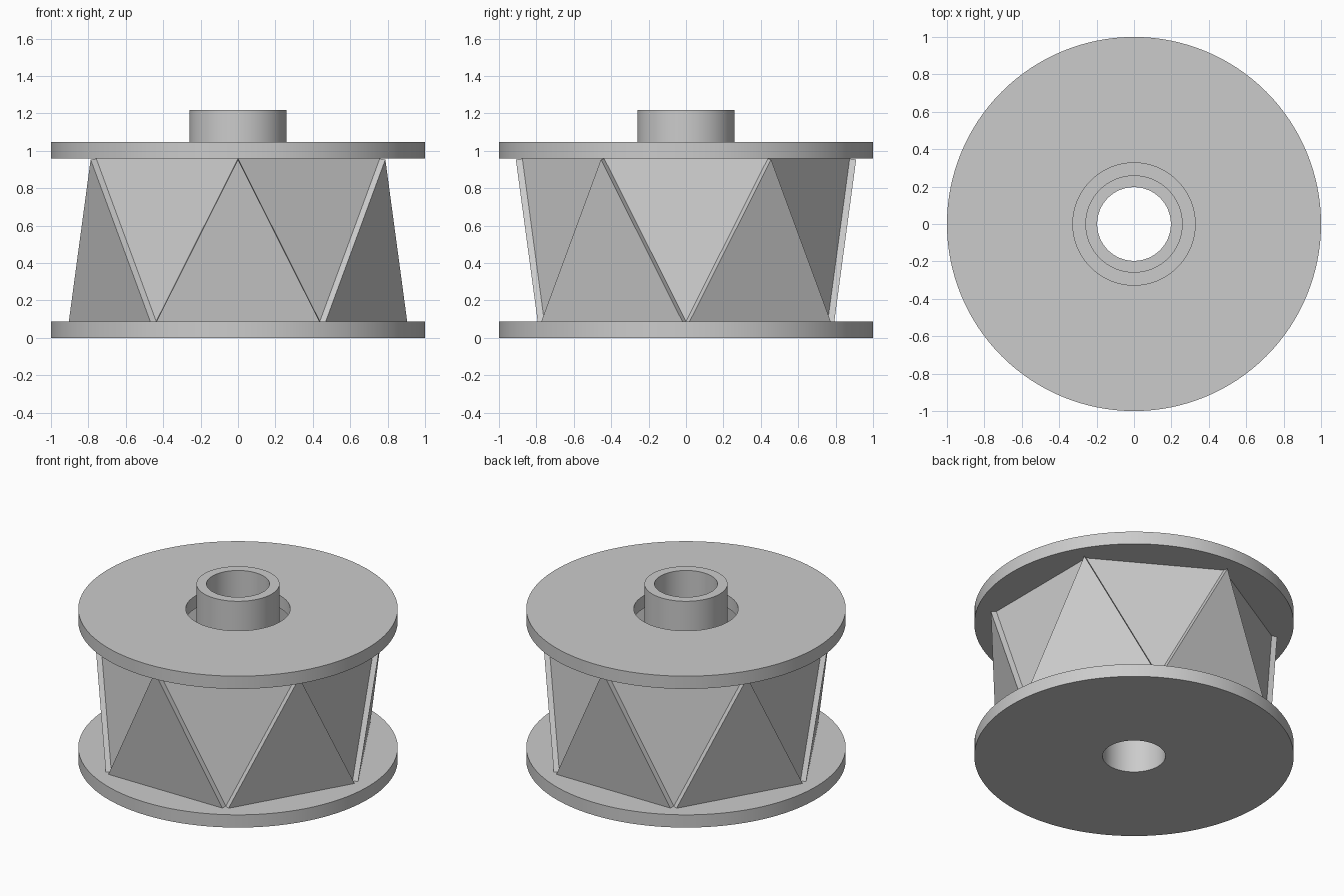
import bpy
import bmesh
import math
from mathutils import Vector

cube = bpy.data.objects.get("Cube")
if cube:
    bpy.data.objects.remove(cube, do_unlink=True)

SEGMENTS = 128
BASE_TOP, LID_BOTTOM, LID_TOP, HUB_TOP = 0.088, 0.958, 1.046, 1.218
FLANGE_R, BORE_R, HUB_R, LID_HOLE_R = 1.0, 0.197, 0.26, 0.327
PANEL_R, PANEL_T = 0.875, 0.035

grey = bpy.data.materials.new("plain grey")
grey.use_nodes = True
colour = (0.6, 0.6, 0.6, 1)
grey.diffuse_color = colour
grey.node_tree.nodes["Principled BSDF"].inputs["Base Color"].default_value = colour


def finish(bm, name):
    bmesh.ops.recalc_face_normals(bm, faces=bm.faces)
    mesh = bpy.data.meshes.new(name)
    bm.to_mesh(mesh)
    bm.free()
    mesh.materials.append(grey)
    obj = bpy.data.objects.new(name, mesh)
    bpy.context.collection.objects.link(obj)
    return obj


def lathe(name, profile):
    """Turn a closed (radius, height) profile around the z axis."""
    bm = bmesh.new()
    verts = [bm.verts.new((r, 0, z)) for r, z in profile]
    edges = [bm.edges.new((v, verts[i - 1])) for i, v in enumerate(verts)]
    bmesh.ops.spin(bm, geom=verts + edges, cent=(0, 0, 0), axis=(0, 0, 1),
                   angle=math.tau, steps=SEGMENTS, use_merge=True)
    bmesh.ops.remove_doubles(bm, verts=bm.verts, dist=0.0001)
    obj = finish(bm, name)
    bpy.ops.object.select_all(action="DESELECT")
    obj.select_set(True)
    bpy.context.view_layer.objects.active = obj
    bpy.ops.object.shade_smooth_by_angle(angle=math.radians(30))


def ring_point(degrees, z):
    a = math.radians(degrees)
    return Vector((PANEL_R * math.cos(a), PANEL_R * math.sin(a), z))


def panel(name, degrees, base_z, tip_z, thickness):
    """Triangular plate; positive thickness grows outwards, negative inwards."""
    outline = [ring_point(degrees - 30, base_z), ring_point(degrees + 30, base_z),
               ring_point(degrees, tip_z)]
    normal = (outline[1] - outline[0]).cross(outline[2] - outline[0]).normalized()
    if normal.dot(ring_point(degrees, 0)) < 0:
        normal.negate()
    bm = bmesh.new()
    a = [bm.verts.new(p) for p in outline]
    b = [bm.verts.new(p + normal * thickness) for p in outline]
    bm.faces.new(a)
    bm.faces.new(b)
    for i in range(3):
        bm.faces.new((a[i - 1], a[i], b[i], b[i - 1]))
    finish(bm, name)


# Lower flange with the hollow hub rising from it
lathe("base_flange_and_hub", [
    (BORE_R, 0), (FLANGE_R, 0), (FLANGE_R, BASE_TOP),
    (HUB_R, BASE_TOP), (HUB_R, HUB_TOP), (BORE_R, HUB_TOP)])

# Upper flange with a clearance hole around the hub
lathe("top_flange", [
    (LID_HOLE_R, LID_BOTTOM), (FLANGE_R, LID_BOTTOM),
    (FLANGE_R, LID_TOP), (LID_HOLE_R, LID_TOP)])

# Raised upright panels alternating with recessed inverted panels
for i in range(6):
    panel(f"upright_panel_{i + 1}", 60 * i + 30, BASE_TOP, LID_BOTTOM, PANEL_T)
    panel(f"inverted_panel_{i + 1}", 60 * i, LID_BOTTOM, BASE_TOP, -PANEL_T)
